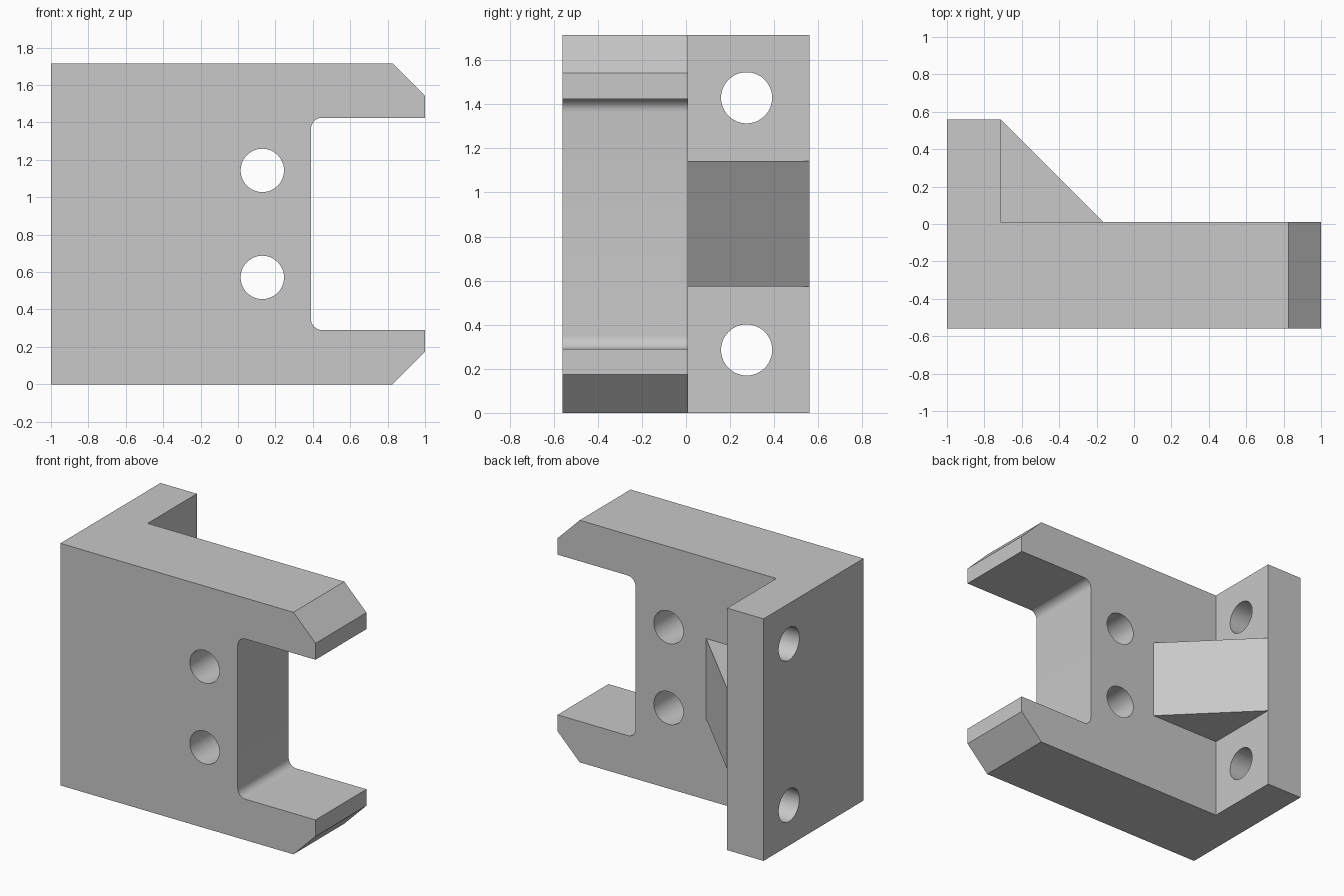
import bpy, bmesh, math
from mathutils import Vector

cube = bpy.data.objects.get("Cube")
if cube:
    bpy.data.objects.remove(cube, do_unlink=True)

HEIGHT = 1.715
MID = HEIGHT / 2
FRONT, BACK, STEP = -0.56, 0.56, 0.01      # depth of plate and flange
FLANGE_X = -0.715                          # inner face of the flange

grey = bpy.data.materials.new("machined grey")
grey.use_nodes = True
colour = (0.58, 0.58, 0.58, 1)
grey.diffuse_color = colour
grey.node_tree.nodes["Principled BSDF"].inputs["Base Color"].default_value = colour


def prism(name, points, direction):
    """Extrude a closed outline of 3D points along a direction."""
    bm = bmesh.new()
    face = bm.faces.new([bm.verts.new(p) for p in points])
    result = bmesh.ops.extrude_face_region(bm, geom=[face], use_keep_orig=True)
    moved = [v for v in result["geom"] if isinstance(v, bmesh.types.BMVert)]
    bmesh.ops.translate(bm, verts=moved, vec=Vector(direction))
    bmesh.ops.recalc_face_normals(bm, faces=bm.faces)
    mesh = bpy.data.meshes.new(name)
    bm.to_mesh(mesh)
    bm.free()
    mesh.materials.append(grey)
    obj = bpy.data.objects.new(name, mesh)
    bpy.context.collection.objects.link(obj)
    return obj


def arc(cx, cz, radius, start, end, steps):
    angles = [math.radians(start + (end - start) * i / steps) for i in range(steps + 1)]
    return [(cx + radius * math.cos(a), cz + radius * math.sin(a)) for a in angles]


def front_cutter(name, outline):
    """Cutter running through the full depth from an x-z outline."""
    return prism(name, [(x, -1, z) for x, z in outline], (0, 2, 0))


def combine(body, tool, operation):
    """Apply a boolean and discard the helper."""
    tool.hide_render = True
    mod = body.modifiers.new(tool.name, "BOOLEAN")
    mod.object, mod.operation, mod.solver = tool, operation, "EXACT"
    bpy.context.view_layer.objects.active = body
    bpy.ops.object.modifier_apply(modifier=mod.name)
    bpy.data.objects.remove(tool, do_unlink=True)


# L-shaped body: thick plate with a flange on the rear
outline = [(-1, FRONT), (1, FRONT), (1, STEP), (FLANGE_X, STEP),
           (FLANGE_X, BACK), (-1, BACK)]
bracket = prism("bracket_body", [(x, y, 0) for x, y in outline], (0, 0, HEIGHT))

# Triangular gusset in the corner, sunk slightly into both walls
sink = 0.04
gusset_outline = [(FLANGE_X, BACK), (-0.165, STEP), (-0.165, STEP - sink),
                  (FLANGE_X - sink, STEP - sink), (FLANGE_X - sink, BACK - sink)]
gusset = prism("gusset", [(x, y, 0.573) for x, y in gusset_outline], (0, 0, 0.569))
combine(bracket, gusset, "UNION")

# Open notch with rounded inner corners
notch_x, low, high, fillet = 0.39, 0.29, HEIGHT - 0.29, 0.06
notch = arc(notch_x + fillet, high - fillet, fillet, 90, 180, 10)
notch += arc(notch_x + fillet, low + fillet, fillet, 180, 270, 10)
notch += [(1.2, low), (1.2, high)]
combine(bracket, front_cutter("notch_cutter", notch), "DIFFERENCE")

for side in (-1, 1):
    # Chamfered tip of each arm
    tip = [(0.726, 0.958), (1.1, 0.584), (1.1, 0.958)]
    chamfer = front_cutter("chamfer_cutter", [(x, MID + side * z) for x, z in tip])
    combine(bracket, chamfer, "DIFFERENCE")
    # Bolt hole through the plate
    hole = front_cutter("plate_hole_cutter",
                        arc(0.13, MID + side * 0.286, 0.116, 0, 352.5, 47))
    combine(bracket, hole, "DIFFERENCE")
    # Bolt hole through the flange
    ring = arc(0.275, MID + side * 0.572, 0.116, 0, 352.5, 47)
    hole = prism("flange_hole_cutter", [(-1.2, y, z) for y, z in ring], (0.7, 0, 0))
    combine(bracket, hole, "DIFFERENCE")

# Smooth holes and fillets, keep machined edges sharp
bpy.ops.object.select_all(action="DESELECT")
bracket.select_set(True)
bpy.context.view_layer.objects.active = bracket
bpy.ops.object.shade_smooth_by_angle(angle=math.radians(30))
